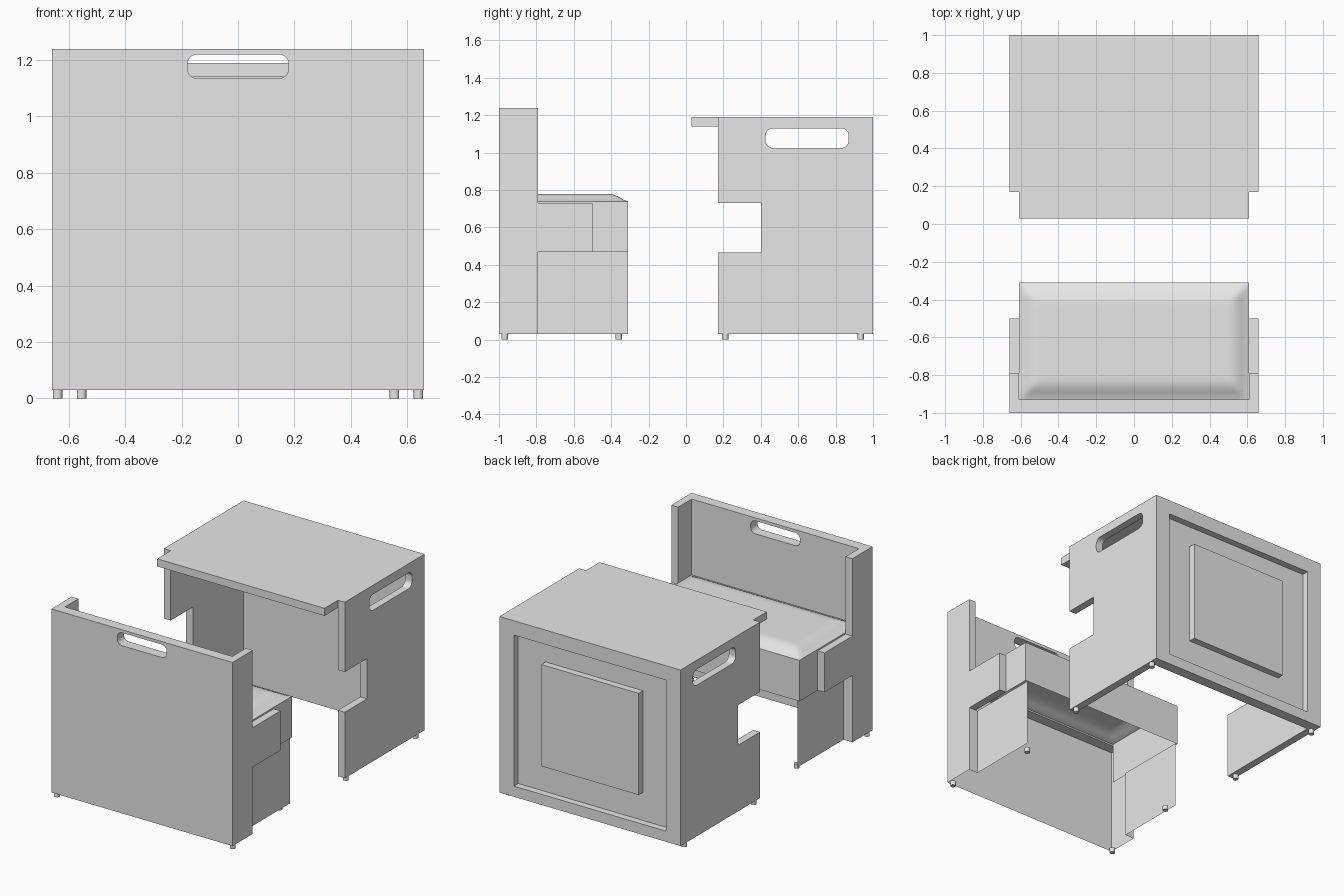
import bpy, bmesh, math
from mathutils import Vector

cube = bpy.data.objects.get("Cube")
if cube:
    bpy.data.objects.remove(cube, do_unlink=True)

GREY = (0.8, 0.8, 0.8, 1)
mat = bpy.data.materials.new("light_grey")
mat.use_nodes = True
mat.diffuse_color = GREY
mat.node_tree.nodes["Principled BSDF"].inputs["Base Color"].default_value = GREY

PLACE = {"x": lambda u, v, t: (t, u, v),
         "y": lambda u, v, t: (u, t, v),
         "z": lambda u, v, t: (u, v, t)}


def finish(name, bm):
    bmesh.ops.recalc_face_normals(bm, faces=bm.faces[:])
    mesh = bpy.data.meshes.new(name)
    bm.to_mesh(mesh)
    bm.free()
    mesh.materials.append(mat)
    obj = bpy.data.objects.new(name, mesh)
    bpy.context.collection.objects.link(obj)
    return obj


def extrude(name, points, axis, a, b):
    """Solid made by pushing a flat outline along an axis."""
    bm = bmesh.new()
    face = bm.faces.new([bm.verts.new(PLACE[axis](u, v, a)) for u, v in points])
    out = bmesh.ops.extrude_face_region(bm, geom=[face])
    step = Vector(PLACE[axis](0, 0, b - a))
    verts = [g for g in out["geom"] if isinstance(g, bmesh.types.BMVert)]
    bmesh.ops.translate(bm, verts=verts, vec=step)
    return finish(name, bm)


def rect(u0, u1, v0, v1):
    return [(u0, v0), (u1, v0), (u1, v1), (u0, v1)]


def box(name, x0, x1, y0, y1, z0, z1):
    return extrude(name, rect(x0, x1, y0, y1), "z", z0, z1)


def mirrored(half):
    """Outline symmetric about x = 0, given its +x half."""
    return half + [(-x, y) for x, y in reversed(half)]


def walls(name, path, z0, z1, closed=False):
    """Thin upright sheet following a plan path."""
    bm = bmesh.new()
    low = [bm.verts.new((x, y, z0)) for x, y in path]
    high = [bm.verts.new((x, y, z1)) for x, y in path]
    for i in range(len(path) if closed else len(path) - 1):
        j = (i + 1) % len(path)
        bm.faces.new((low[i], low[j], high[j], high[i]))
    return finish(name, bm)


def slot(u0, u1, v0, v1, r):
    """Rounded rectangle outline."""
    pts = []
    corners = [(u1 - r, v1 - r), (u0 + r, v1 - r), (u0 + r, v0 + r), (u1 - r, v0 + r)]
    for k, (cu, cv) in enumerate(corners):
        for i in range(7):
            a = math.pi / 2 * (k + i / 6)
            pts.append((cu + r * math.cos(a), cv + r * math.sin(a)))
    return pts


def cut(obj, cutter):
    mod = obj.modifiers.new("cut", "BOOLEAN")
    mod.operation = "DIFFERENCE"
    mod.solver = "EXACT"
    mod.object = cutter
    bpy.context.view_layer.objects.active = obj
    bpy.ops.object.modifier_apply(modifier=mod.name)
    bpy.data.objects.remove(cutter, do_unlink=True)


def foot(name, x, y):
    ring = [(x + 0.017 * math.cos(a), y + 0.017 * math.sin(a))
            for a in (math.tau * i / 16 for i in range(16))]
    extrude(name, ring, "z", 0, 0.03)


# Chair: tall back with side wings and a grip slot
back = extrude("chair_back", mirrored([(0.61, -0.93), (0.61, -0.79), (0.66, -0.79), (0.66, -1)]),
               "z", 0.73, 1.24)
cut(back, extrude("grip_cutter", slot(-0.18, 0.18, 1.135, 1.22, 0.035), "y", -1.1, -0.85))

# Chair: hollow base, open underneath
walls("chair_base", mirrored([(0.595, -0.31), (0.595, -0.79), (0.66, -0.79), (0.66, -1)]), 0.03, 0.47)
walls("chair_waist", mirrored([(0.66, -0.79), (0.66, -1)]), 0.47, 0.73)

# Chair: seat apron, side blocks and domed cushion
walls("seat_apron", mirrored([(0.61, -0.93), (0.61, -0.31)]), 0.47, 0.74)
for side, s in (("left", 1), ("right", -1)):
    x0, x1 = sorted((0.61 * s, 0.66 * s))
    box(f"seat_block_{side}", x0, x1, -0.79, -0.5, 0.47, 0.73)

bm = bmesh.new()
bmesh.ops.create_grid(bm, x_segments=60, y_segments=30, size=1)
for v in bm.verts:
    x, y = v.co.x * 0.61, -0.62 + v.co.y * 0.31
    edge = min(0.6 - abs(x), y + 0.92, -0.32 - y)
    t = max(0, min(1, edge / 0.1))
    v.co = (x, y, 0.74 + 0.04 * math.sin(t * math.pi / 2))
cushion = finish("seat_cushion", bm)
for p in cushion.data.polygons:
    p.use_smooth = True

# Desk: top with a narrower front lip
extrude("desk_top", mirrored([(0.61, 0.03), (0.61, 0.17), (0.66, 0.17), (0.66, 1)]), "z", 1.14, 1.19)

# Desk: notched side panels with grip slots
side_outline = [(0.17, 0.03), (1, 0.03), (1, 1.14), (0.17, 1.14),
                (0.17, 0.73), (0.4, 0.73), (0.4, 0.465), (0.17, 0.465)]
for side, s in (("left", 1), ("right", -1)):
    x0, x1 = sorted((0.61 * s, 0.66 * s))
    panel = extrude(f"desk_side_{side}", side_outline, "x", x0, x1)
    cut(panel, extrude("grip_cutter", slot(0.425, 0.87, 1.025, 1.13, 0.04), "x", x0 - 0.1, x1 + 0.1))

# Desk: back panel with a recess and a raised centre
desk_back = box("desk_back", -0.61, 0.61, 0.93, 1, 0.03, 1.14)
cut(desk_back, box("recess_cutter", -0.555, 0.555, 0.955, 1.1, 0.1, 1.095))
box("desk_back_centre", -0.355, 0.355, 0.95, 1, 0.285, 0.955)

# Feet
for side, s in (("left", 1), ("right", -1)):
    foot(f"chair_back_foot_{side}", 0.64 * s, -0.97)
    foot(f"chair_front_foot_{side}", 0.555 * s, -0.36)
    foot(f"desk_front_foot_{side}", 0.64 * s, 0.21)
    foot(f"desk_back_foot_{side}", 0.64 * s, 0.935)
